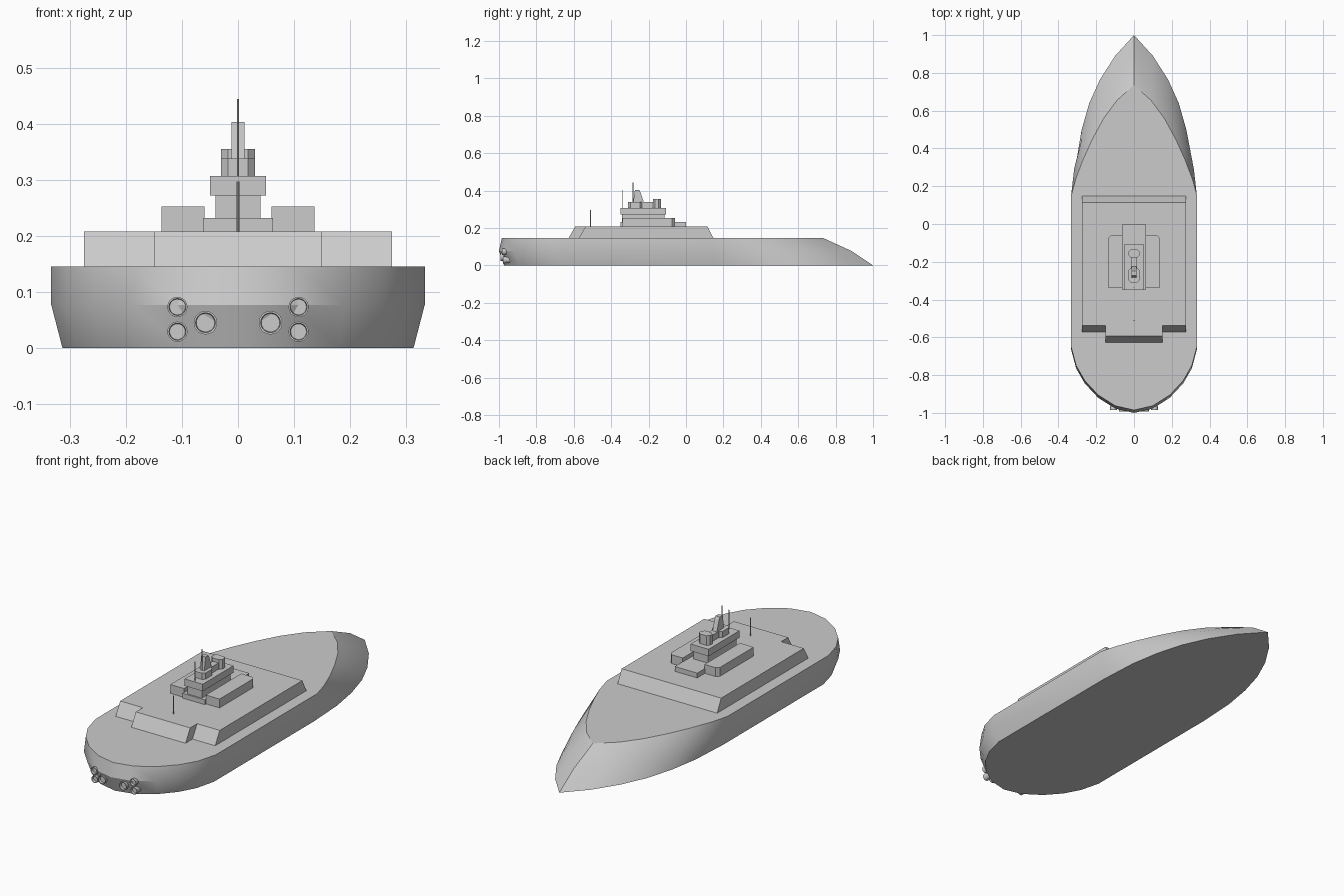
import bpy, bmesh
from math import radians

if "Cube" in bpy.data.objects:
    bpy.data.objects.remove(bpy.data.objects["Cube"])


def make(name, verts, faces):
    me = bpy.data.meshes.new(name)
    me.from_pydata(verts, [], faces)
    bm = bmesh.new()
    bm.from_mesh(me)
    bmesh.ops.remove_doubles(bm, verts=bm.verts, dist=1e-5)
    bmesh.ops.recalc_face_normals(bm, faces=bm.faces)
    bm.to_mesh(me)
    bm.free()
    ob = bpy.data.objects.new(name, me)
    bpy.context.collection.objects.link(ob)
    return ob


def loft(name, rings, closed=False):
    """Join equal-length rings; cap both ends, or wrap round when closed."""
    n = len(rings[0])
    verts = [v for r in rings for v in r]
    faces = []
    m = len(rings)
    for k in range(m if closed else m - 1):
        a, b = k * n, (k + 1) % m * n
        for i in range(n):
            j = (i + 1) % n
            faces.append((a + i, a + j, b + j, b + i))
    if not closed:
        faces += [tuple(range(n)), tuple(range((m - 1) * n, m * n))]
    return make(name, verts, faces)


def smooth(ob, angle=30):
    bpy.ops.object.select_all(action='DESELECT')
    ob.select_set(True)
    bpy.context.view_layer.objects.active = ob
    bpy.ops.object.shade_smooth_by_angle(angle=radians(angle))


def prism(name, outline, z0, z1):
    return loft(name, [[(x, y, z) for x, y in outline] for z in (z0, z1)])


def side_profile(name, yz, x0, x1):
    return loft(name, [[(x, y, z) for y, z in yz] for x in (x0, x1)])


def block(name, x0, x1, y0, y1, z0, z1):
    return prism(name, [(x0, y0), (x1, y0), (x1, y1), (x0, y1)], z0, z1)


def octagon(hx, y0, y1, c):
    return [(-hx, y0 + c), (-hx + c, y0), (hx - c, y0), (hx, y0 + c),
            (hx, y1 - c), (hx - c, y1), (-hx + c, y1), (-hx, y1 - c)]


# Hull: keel, knuckle and deck outlines, bow to stern
stern = [(.333, -.65), (.306, -.75), (.26, -.83), (.19, -.905), (.1, -.962), (0, -.985)]
keel_bow = [(0, 1), (.1, .89), (.18, .765), (.237, .64), (.277, .5), (.302, .35), (.313, .15)]
knuckle_bow = [(0, .885), (.095, .79), (.17, .685), (.23, .565), (.28, .435), (.317, .29), (.333, .15)]
deck_bow = [(0, .735), (.09, .655), (.16, .56), (.22, .45), (.27, .34), (.31, .235), (.333, .15)]
rings = []
for bow, sx, dy, z in ((keel_bow, .94, .012, 0), (knuckle_bow, 1, -.015, .077), (deck_bow, 1, 0, .145)):
    half = bow + [(x * sx, y + dy) for x, y in stern]
    full = half + [(-x, y) for x, y in half[-2:0:-1]]
    rings.append([(x, y, z) for x, y in full])
smooth(loft("hull", rings))

# Main deckhouse with sloped ends and a projecting front centre
side_profile("deckhouse", [(-.573, .145), (.147, .145), (.115, .208), (-.537, .208)], -.275, .275)
side_profile("deckhouse_front", [(-.628, .145), (-.5, .145), (-.5, .208), (-.592, .208)], -.15, .15)

# Bridge base and side wings with clipped outer corners
block("bridge_base", -.062, .062, -.35, 0, .208, .232)
for s, side in ((-1, "left"), (1, "right")):
    c = .014
    wing = [(.06, -.34), (.136, -.34), (.136, -.06 - c), (.136 - c, -.06), (.06, -.06)]
    prism("wing_" + side, [(s * x, y) for x, y in wing], .208, .252)

# Tower
block("tower_lower", -.04, .04, -.343, -.115, .232, .273)
block("tower_upper", -.05, .05, -.35, -.107, .272, .307)

# Upper works
prism("front_cabin", octagon(.03, -.31, -.235, .012), .307, .338)
prism("rear_cabin", octagon(.03, -.177, -.135, .012), .307, .355)
block("cabin_link", -.016, .016, -.24, -.17, .307, .338)
side_profile("funnel", [(-.283, .335), (-.225, .335), (-.243, .39), (-.25, .403), (-.273, .403)], -.012, .012)


# Masts
def mast(name, x, y, z0, z1, r=.0027):
    prism(name, octagon(r, y - r, y + r, r * .586), z0, z1)


mast("main_mast", 0, -.283, .335, .444, .002)
mast("fore_mast", 0, -.338, .307, .402, .002)
for s, side in ((-1, "left"), (1, "right")):
    mast("wing_mast_" + side, s * .088, -.275, .252, .361)
    mast("deck_mast_" + side, s * .159, -.51, .208, .297)


# Engine nozzles: thin tubes with a recessed inner face
def nozzle(name, x, z, r, y):
    bm = bmesh.new()
    prof = [(r * .85, .06), (r * .85, .018), (r, .012), (r, 0), (r * .84, 0), (r * .78, .012)]
    n = 20
    from math import cos, sin, pi
    rings = [[(x + q * cos(2 * pi * i / n), y + d, z + q * sin(2 * pi * i / n)) for i in range(n)]
             for q, d in prof]
    bm.free()
    smooth(loft(name, rings))


for s, side in ((-1, "left"), (1, "right")):
    nozzle("nozzle_top_" + side, s * .108, .073, .018, -.984)
    nozzle("nozzle_low_" + side, s * .108, .029, .018, -.978)
    nozzle("nozzle_inner_" + side, s * .058, .045, .021, -.992)
